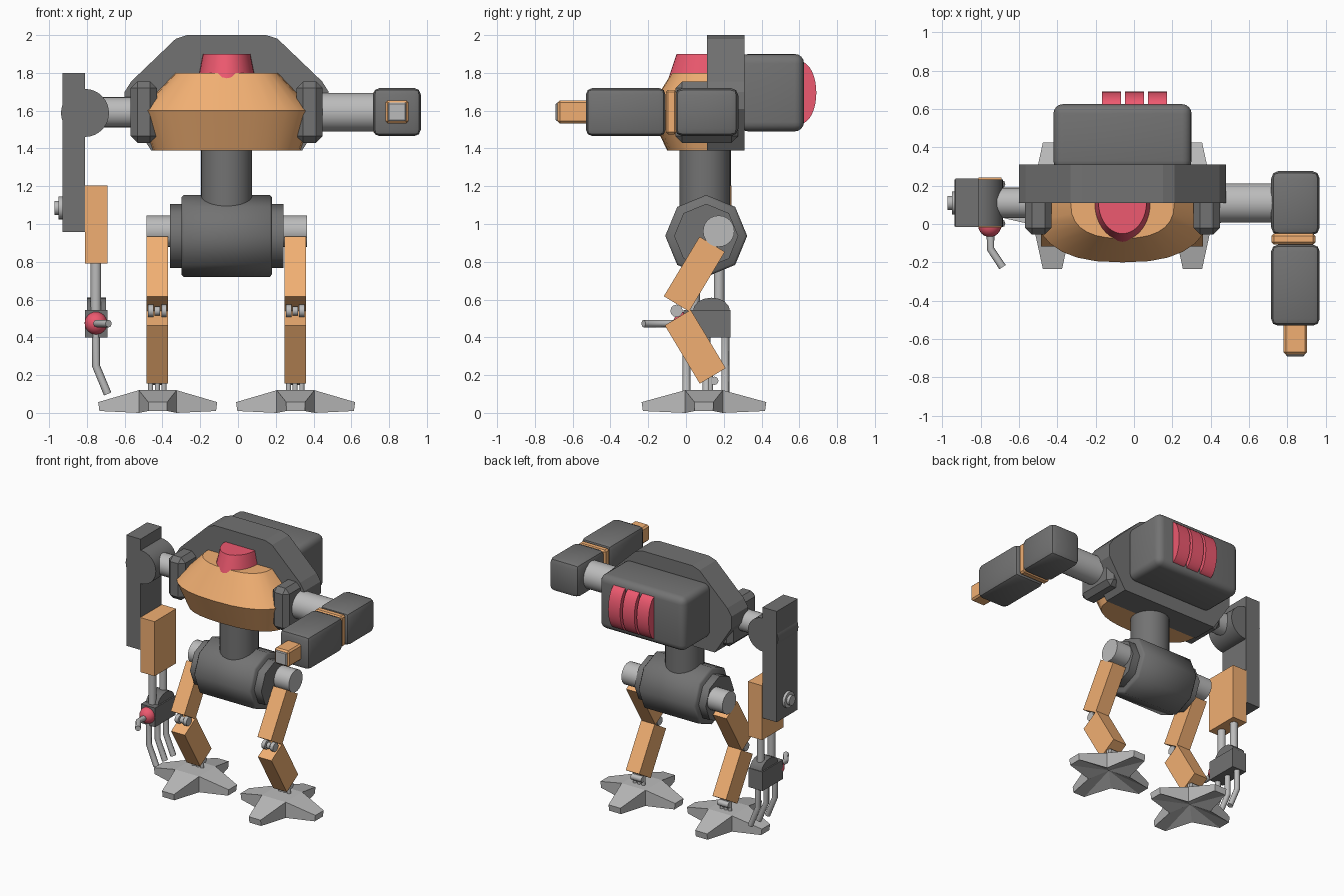
import bpy, bmesh, math
from mathutils import Vector, Matrix

if "Cube" in bpy.data.objects:
    bpy.data.objects.remove(bpy.data.objects["Cube"])


def material(name, rgb):
    m = bpy.data.materials.new(name)
    m.diffuse_color = (*rgb, 1)
    m.use_nodes = True
    m.node_tree.nodes["Principled BSDF"].inputs["Base Color"].default_value = m.diffuse_color
    return m


ORANGE = material("orange", (0.88, 0.43, 0.17))
RED = material("red", (0.85, 0.1, 0.16))
DARK = material("dark_grey", (0.17, 0.17, 0.17))
STEEL = material("steel", (0.5, 0.5, 0.5))
CX, CY = -0.06, 0.11      # body centre line


def finish(name, bm, mat, smooth=None):
    bmesh.ops.recalc_face_normals(bm, faces=bm.faces[:])
    me = bpy.data.meshes.new(name)
    bm.to_mesh(me)
    bm.free()
    me.materials.append(mat)
    ob = bpy.data.objects.new(name, me)
    bpy.context.collection.objects.link(ob)
    if smooth:
        bpy.ops.object.select_all(action='DESELECT')
        ob.select_set(True)
        bpy.context.view_layer.objects.active = ob
        bpy.ops.object.shade_smooth_by_angle(angle=math.radians(smooth))
    return ob


def box(name, x, y, z, mat, bevel=0, segs=1, tilt=0, smooth=None):
    """Box from (min, max) ranges, optionally bevelled and tilted about x."""
    bm = bmesh.new()
    bmesh.ops.create_cube(bm, size=1)
    bmesh.ops.scale(bm, vec=(x[1] - x[0], y[1] - y[0], z[1] - z[0]), verts=bm.verts)
    if bevel:
        bmesh.ops.bevel(bm, geom=bm.edges[:], offset=bevel, segments=segs,
                        profile=0.5, affect='EDGES')
    c = Vector((sum(x) / 2, sum(y) / 2, sum(z) / 2))
    bm.transform(Matrix.Translation(c) @ Matrix.Rotation(math.radians(tilt), 4, 'X'))
    return finish(name, bm, mat, smooth)


def rod(name, a, b, r, mat, n=24, r2=None, bevel=0, smooth=40):
    """Cylinder or cone from point a to point b."""
    a, b = Vector(a), Vector(b)
    bm = bmesh.new()
    bmesh.ops.create_cone(bm, cap_ends=True, segments=n, radius1=r,
                          radius2=r if r2 is None else r2, depth=(b - a).length)
    if bevel:
        rims = [e for e in bm.edges if any(len(f.verts) > 4 for f in e.link_faces)]
        bmesh.ops.bevel(bm, geom=rims, offset=bevel, segments=1, affect='EDGES')
    rot = (b - a).to_track_quat('Z', 'Y').to_matrix().to_4x4()
    bm.transform(Matrix.Translation((a + b) / 2) @ rot)
    return finish(name, bm, mat, smooth)


def loft(name, rings, mat, smooth=None):
    """Skin a list of equal closed rings and cap both ends."""
    bm = bmesh.new()
    vs = [[bm.verts.new(p) for p in ring] for ring in rings]
    n = len(vs[0])
    for lo, hi in zip(vs, vs[1:]):
        for i in range(n):
            bm.faces.new((lo[i], lo[(i + 1) % n], hi[(i + 1) % n], hi[i]))
    bm.faces.new(vs[0])
    bm.faces.new(vs[-1])
    return finish(name, bm, mat, smooth)


def tube(name, pts, r, mat):
    cu = bpy.data.curves.new(name, 'CURVE')
    cu.dimensions = '3D'
    cu.bevel_depth, cu.bevel_resolution, cu.use_fill_caps = r, 2, True
    sp = cu.splines.new('POLY')
    sp.points.add(len(pts) - 1)
    for p, co in zip(sp.points, pts):
        p.co = (*co, 1)
    cu.materials.append(mat)
    ob = bpy.data.objects.new(name, cu)
    bpy.context.collection.objects.link(ob)
    bpy.ops.object.select_all(action='DESELECT')
    ob.select_set(True)
    bpy.context.view_layer.objects.active = ob
    bpy.ops.object.convert(target='MESH')


def bow(rx, ry, z, n=14, power=0.8):
    """Half super-ellipse bulging to the front."""
    pts = []
    for i in range(n + 1):
        t = math.pi * i / n
        c, s = math.cos(t), max(math.sin(t), 0)
        pts.append((CX - math.copysign(abs(c) ** power, c) * rx, CY - ry * s ** power, z))
    return pts


# Torso: orange bowl, red head, dark back plate, shoulder blocks
loft("chest_bowl", [bow(0.39, 0.21, 1.39), bow(0.46, 0.31, 1.6), bow(0.27, 0.185, 1.8)],
     ORANGE, 25)
loft("head", [bow(0.172, 0.24, 1.66, 20, 1), bow(0.125, 0.16, 1.9, 20, 1)], RED, 35)
half = [(0.40, 1.39), (0.54, 1.61), (0.54, 1.70), (0.505, 1.755), (0.27, 1.98), (0.21, 2.0)]
outline = [(CX + x, z) for x, z in half] + [(CX - x, z) for x, z in reversed(half)]
loft("back_plate", [[(x, y, z) for x, z in outline] for y in (0.11, 0.31)], DARK)
for side in (-1, 1):
    xs = sorted((CX + side * 0.37, CX + side * 0.508))
    box("shoulder_block", xs, (-0.055, 0.275), (1.43, 1.755), DARK, 0.035)

# Backpack with three rounded vents
box("backpack", (-0.42, 0.30), (0.28, 0.625), (1.49, 1.90), DARK, 0.05, 4, smooth=40)
arc = [(0.605 + 0.085 * math.sin(math.pi * i / 16), 1.695 - 0.165 * math.cos(math.pi * i / 16))
       for i in range(17)]
for x in (-0.118, 0.002, 0.122):
    loft("vent", [[(x + d, y, z) for y, z in arc] for d in (-0.05, 0.05)], RED, 35)

# Waist and hips
rod("waist", (CX, 0.1, 1.0), (CX, 0.1, 1.42), 0.135, DARK, 32)
rod("pelvis", (-0.30, 0.107, 0.937), (0.18, 0.107, 0.937), 0.217, DARK, 8, bevel=0.012, smooth=50)
rod("pelvis_flange", (-0.36, 0.107, 0.937), (0.24, 0.107, 0.937), 0.17, DARK, 8, smooth=50)
rod("hip_axle", (-0.485, 0.173, 0.962), (0.365, 0.173, 0.962), 0.083, STEEL)


def foot(cx, cy):
    """Four-pointed star foot with sloped toes and a hollow sole."""
    bm = bmesh.new()
    crown = bm.verts.new((cx, cy, 0.12))
    sole = bm.verts.new((cx, cy, 0.06))
    top, low = [], []
    for k in range(4):
        rot = Matrix.Rotation(k * math.pi / 2, 3, 'Z')
        reach = 0.315 if k % 2 == 0 else 0.33
        for p, zt, zl in (((reach, -0.05), 0.057, 0.01), ((reach, 0.05), 0.057, 0.01),
                          ((0.1, 0.1), 0.12, 0.0)):
            q = rot @ Vector((*p, 0))
            top.append(bm.verts.new((cx + q.x, cy + q.y, zt)))
            s = 0.98 if p[0] > 0.2 else 1
            low.append(bm.verts.new((cx + q.x * s, cy + q.y * s, zl)))
    n = len(top)
    for i in range(n):
        j = (i + 1) % n
        bm.faces.new((low[i], low[j], top[j], top[i]))
        bm.faces.new((low[j], low[i], sole))
    for k in range(4):
        a, b, c, d = top[3 * k - 1], top[3 * k], top[3 * k + 1], top[3 * k + 2]
        bm.faces.new((a, b, c, d))
        bm.faces.new((a, d, crown))
    finish("foot", bm, STEEL)


# Legs
for x in (-0.427, 0.303):
    span = (x - 0.057, x + 0.057)
    box("thigh", span, (-0.034, 0.122), (0.551, 0.919), ORANGE, tilt=-31)
    box("shin", span, (-0.031, 0.129), (0.17, 0.53), ORANGE, tilt=31)
    for dx in (-0.035, 0, 0.035):
        r = 0.024 if dx == 0 else 0.033
        rod("knee_joint", (x + dx - 0.014, -0.05, 0.54), (x + dx + 0.014, -0.05, 0.54), r, STEEL, 12)
        rod("ankle_pin", (x + dx, 0.13, 0.11), (x + dx, 0.13, 0.24), 0.014, STEEL, 10)
    rod("ankle_axle", (x - 0.045, 0.15, 0.17), (x + 0.045, 0.15, 0.17), 0.022, STEEL, 12)
    foot(x + 0.002, 0.095)

# Gun arm
rod("gun_shaft", (0.38, CY, 1.592), (0.76, CY, 1.592), 0.102, STEEL, 32)
box("gun_rear", (0.715, 0.968), (-0.058, 0.277), (1.465, 1.72), DARK, 0.04, 2, smooth=35)
box("gun_band", (0.717, 0.945), (-0.107, -0.05), (1.475, 1.71), ORANGE, 0.012)
box("gun_front", (0.715, 0.968), (-0.53, -0.108), (1.465, 1.72), DARK, 0.035, 2, smooth=35)
box("gun_muzzle", (0.78, 0.903), (-0.68, -0.5), (1.532, 1.655), ORANGE, 0.012)
box("gun_lens", (0.793, 0.89), (-0.69, -0.66), (1.545, 1.642), STEEL, 0.006)

# Claw arm
rod("claw_shoulder_shaft", (-0.72, CY, 1.592), (-0.5, CY, 1.592), 0.08, STEEL)
rod("claw_shoulder", (-0.81, -0.013, 1.588), (-0.81, 0.233, 1.588), 0.127, DARK, 32)
box("upper_arm", (-0.93, -0.81), (-0.015, 0.237), (0.957, 1.80), DARK)
rod("elbow_hub", (-0.95, CY, 1.085), (-0.92, CY, 1.085), 0.06, STEEL)
rod("elbow_cap", (-0.972, CY, 1.085), (-0.94, CY, 1.085), 0.037, STEEL)
box("forearm", (-0.81, -0.69), (-0.018, 0.242), (0.79, 1.205), ORANGE)
for y in (0.045, 0.175):
    rod("wrist_rod", (-0.752, y, 0.5), (-0.752, y, 0.82), 0.028, STEEL, 16)
box("palm", (-0.81, -0.69), (-0.012, 0.236), (0.40, 0.545), DARK)
cap = [(0.135 + 0.098 * math.cos(math.pi * i / 8), 0.54 + 0.07 * math.sin(math.pi * i / 8))
       for i in range(9)]
loft("palm_cap", [[(x, y, z) for y, z in cap] for x in (-0.80, -0.70)], DARK, 35)
for y in (0.003, 0.108, 0.208):
    tube("finger", [(-0.752, y, 0.43), (-0.752, y, 0.25), (-0.69, y, 0.10)], 0.021, STEEL)
bm = bmesh.new()
bmesh.ops.create_uvsphere(bm, u_segments=24, v_segments=12, radius=0.06)
bm.transform(Matrix.Translation((-0.752, -0.008, 0.475)))
finish("thumb_ball", bm, RED, 40)
tube("thumb", [(-0.748, -0.03, 0.473), (-0.748, -0.13, 0.473), (-0.685, -0.225, 0.473)], 0.02, STEEL)
